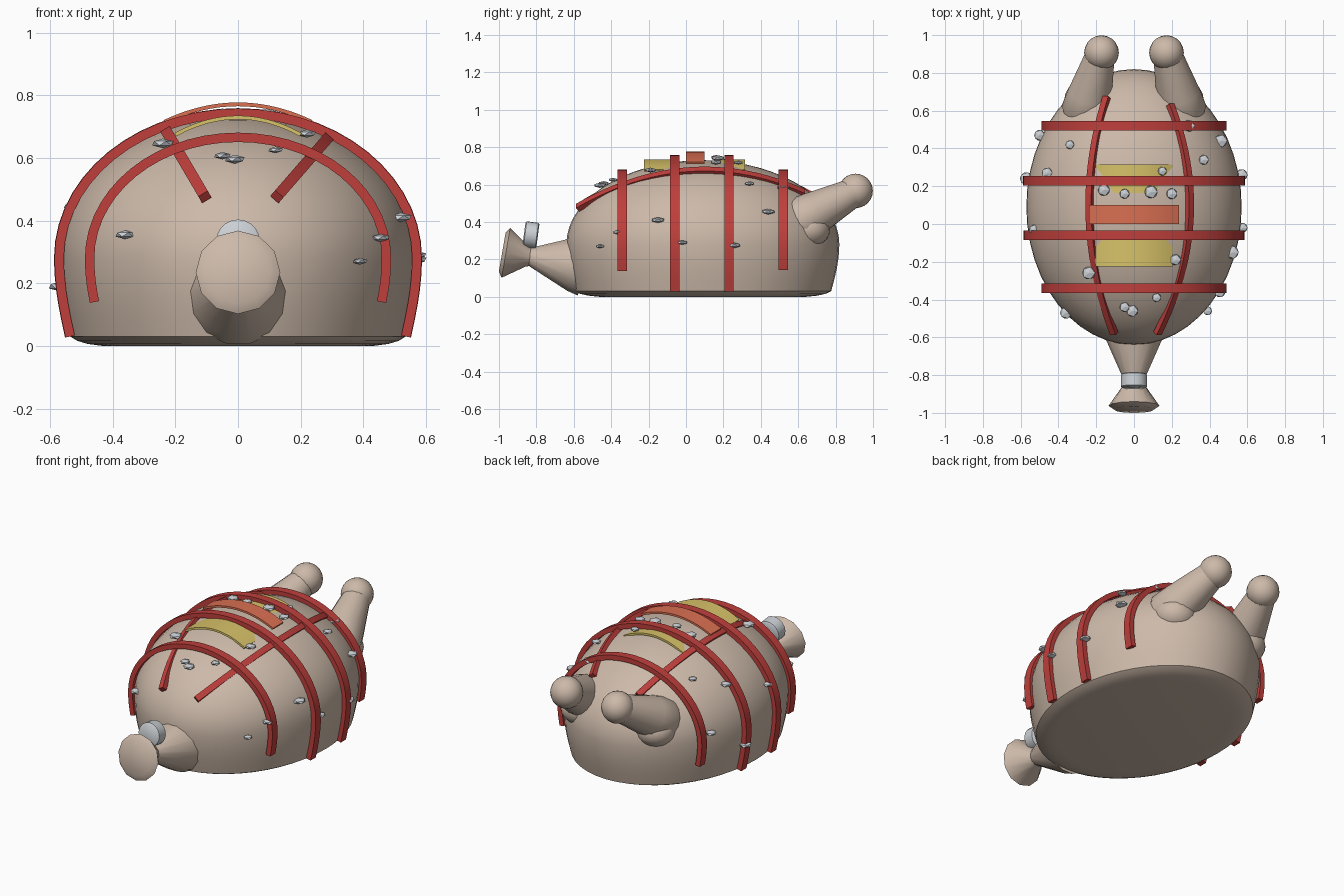
import bpy, bmesh, math
from mathutils import Vector as V

if "Cube" in bpy.data.objects:
    bpy.data.objects.remove(bpy.data.objects["Cube"])

def mat(name, c):
    m = bpy.data.materials.new(name)
    m.diffuse_color = (*c, 1)
    m.use_nodes = True
    m.node_tree.nodes["Principled BSDF"].inputs["Base Color"].default_value = m.diffuse_color
    return m

SKIN = mat("pale_skin", (0.61, 0.49, 0.40))
RED = mat("red_strap", (0.52, 0.05, 0.045))
ORANGE = mat("orange_band", (0.70, 0.16, 0.085))
YELLOW = mat("yellow_patch", (0.68, 0.54, 0.14))
SILVER = mat("silver", (0.60, 0.63, 0.66))

# body half-width, half-length, dome height, widest level, centre along y
W, L, H, Z0, CY = 0.57, 0.73, 0.45, 0.28, 0.09

def finish(name, bm, m, smooth=35):
    bmesh.ops.recalc_face_normals(bm, faces=bm.faces)
    me = bpy.data.meshes.new(name)
    bm.to_mesh(me)
    bm.free()
    me.materials.append(m)
    ob = bpy.data.objects.new(name, me)
    bpy.context.collection.objects.link(ob)
    bpy.ops.object.select_all(action='DESELECT')
    ob.select_set(True)
    bpy.context.view_layer.objects.active = ob
    if smooth:
        bpy.ops.object.shade_smooth_by_angle(angle=math.radians(smooth))
    return ob

def loft(name, rings, m, smooth=35):
    """Skin a list of vertex rings and cap both ends."""
    bm = bmesh.new()
    vs = [[bm.verts.new(p) for p in r] for r in rings]
    n = len(vs[0])
    for a, b in zip(vs, vs[1:]):
        for i in range(n):
            j = (i + 1) % n
            bm.faces.new((a[i], a[j], b[j], b[i]))
    bm.faces.new(vs[0])
    bm.faces.new(vs[-1])
    return finish(name, bm, m, smooth)

def lathe(name, start, axis, profile, m, sides):
    """Round part along an axis: profile holds (distance, radius)."""
    start, axis = V(start), V(axis).normalized()
    u = axis.cross(V((0, 0, 1))).normalized()
    v = axis.cross(u)
    ang = [2 * math.pi * i / sides for i in range(sides)]
    return loft(name, [[start + axis * d + (u * math.cos(a) + v * math.sin(a)) * r
                        for a in ang] for d, r in profile], m, 40)

def strap(name, pts, side, w, t, m):
    """Sweep a flat rectangle along a planar path."""
    side = V(side).normalized()
    rings = []
    for i, p in enumerate(pts):
        tan = (pts[min(i + 1, len(pts) - 1)] - pts[max(i - 1, 0)]).normalized()
        n = tan.cross(side).normalized()
        rings.append([p + side * w / 2 * a + n * t / 2 * b
                      for a, b in ((-1, -1), (1, -1), (1, 1), (-1, 1))])
    return loft(name, rings, m, 30)

def ball(name, loc, scale, m, sub=None):
    bm = bmesh.new()
    if sub:
        bmesh.ops.create_icosphere(bm, subdivisions=sub, radius=1)
    else:
        bmesh.ops.create_uvsphere(bm, u_segments=20, v_segments=12, radius=1)
    bmesh.ops.scale(bm, vec=scale, verts=bm.verts)
    bmesh.ops.translate(bm, vec=loc, verts=bm.verts)
    return finish(name, bm, m, 0 if sub else 60)

def level_scale(z):
    return 0.94 + 0.06 * math.sin(min(1, max(0, (z - 0.03) / (Z0 - 0.03))) * math.pi / 2)

def dome(x, y):
    k = 1 - (x / W) ** 2 - ((y - CY) / L) ** 2
    return Z0 + H * math.sqrt(max(k, 0))

# Body: flat underside, slightly tapered sides, ellipsoid dome
prof = [(0.0, 0.76), (0.006, 0.84), (0.016, 0.9), (0.03, 0.94)]
prof += [(z, level_scale(z)) for z in (0.09, 0.15, 0.21)]
prof += [(Z0 + H * math.sin(a), math.cos(a)) for a in
         [math.pi / 2 * i / 15 for i in range(15)] + [math.pi / 2 - 0.02]]
ring = [2 * math.pi * i / 48 for i in range(48)]
loft("body", [[(W * s * math.cos(a), CY + L * s * math.sin(a), z) for a in ring]
              for z, s in prof], SKIN, 45)

# Cross straps hugging the dome
for i, (y, end) in enumerate(((-0.34, 0.14), (-0.06, 0.03), (0.23, 0.03), (0.52, 0.145))):
    d = (y - CY) / L
    k = math.sqrt(1 - d * d)
    low = []
    for j in range(5):
        z = end + (Z0 - end) * j / 5
        low.append((W * math.sqrt(level_scale(z) ** 2 - d * d) + 0.013, z))
    arc = [(math.cos(a) * (W * k + 0.013), Z0 + math.sin(a) * (H * k + 0.022))
           for a in [math.pi * q / 28 for q in range(29)]]
    path = low + arc + [(-x, z) for x, z in reversed(low)]
    strap(f"cross_strap_{i + 1}", [V((x, y, z)) for x, z in path], (0, 1, 0),
          0.05, 0.03, RED)

# Two long straps, each lying in a leaning plane
for name, s, mid, c, y0, y1, x0, slope in (
        ("long_strap_left", -1, 0.235, 0.28, -0.58, 0.67, 0.11, 1.7),
        ("long_strap_right", 1, 0.295, 0.37, -0.58, 0.63, 0.13, 1.15)):
    pts = []
    for q in range(25):
        y = y0 + (y1 - y0) * q / 24
        x = mid - c * (y - 0.1) ** 2
        pts.append(V((s * x, y, 0.483 + (x - x0) * slope)))
    strap(name, pts, (s * slope, 0, -1), 0.035, 0.03, RED)

# Curved patches over the top
for name, y, half, top, sag, w, m in (
        ("front_patch", -0.15, 0.20, 0.729, 0.055, 0.15, YELLOW),
        ("rear_patch", 0.24, 0.20, 0.729, 0.055, 0.15, YELLOW),
        ("middle_band", 0.05, 0.235, 0.771, 0.056, 0.10, ORANGE)):
    xs = [half * (q / 8 - 1) for q in range(17)]
    strap(name, [V((x, y, top - sag * (x / half) ** 2)) for x in xs],
          (0, 1, 0), w, 0.012, m)

# Legs: thigh, tapered shank and rounded knuckle on each side
for s, n in ((-1, "left"), (1, "right")):
    lathe(f"leg_{n}", (s * 0.255, 0.60, 0.40), (-s * 0.08, 0.31, 0.165),
          [(-0.06, 0.10), (0, 0.13), (0.1, 0.118), (0.25, 0.093), (0.36, 0.075)], SKIN, 16)
    ball(f"thigh_{n}", (s * 0.25, 0.65, 0.36), (0.12, 0.12, 0.10), SKIN)
    ball(f"knuckle_{n}", (s * 0.172, 0.907, 0.566), (0.092, 0.092, 0.092), SKIN)

# Neck narrowing forward, then flaring into an open-looking end
AX = (0, -0.98, 0.17)
lathe("neck", (0, -0.55, 0.165), AX, [(0, 0.165), (0.06, 0.15), (0.30, 0.045)], SKIN, 14)
lathe("neck_flare", (0, -0.82, 0.21), AX, [(0, 0.045), (0.03, 0.055), (0.145, 0.135), (0.165, 0.105)],
      SKIN, 12)
# Silver disc resting on the neck
lathe("neck_disc", (0, -0.792, 0.325), (0, -0.99, 0.13),
      [(0, 0.062), (0.006, 0.07), (0.069, 0.07), (0.075, 0.062)], SILVER, 20)

# Flattened nuggets: (x, y), resting on the dome
TOP = [(-0.34, 0.42), (-0.46, 0.27), (-0.24, -0.26), (-0.05, -0.44), (-0.01, -0.46),
       (0.12, -0.39), (0.22, -0.19), (0.46, 0.44), (0.37, 0.34), (0.29, 0.52),
       (0.25, 0.23), (0.20, 0.16), (0.09, 0.17), (-0.05, 0.16), (-0.16, 0.18), (0.15, 0.28)]
# Nuggets around the rim: (x, y, z)
RIM = [(-0.50, 0.47, 0.33), (-0.57, 0.24, 0.19), (-0.53, -0.03, 0.445), (-0.36, -0.47, 0.355),
       (0.39, -0.46, 0.27), (0.455, -0.36, 0.345), (0.52, -0.15, 0.41),
       (0.575, -0.02, 0.29), (0.57, 0.26, 0.275)]
for i, p in enumerate([(x, y, dome(x, y) + 0.02) for x, y in TOP] + RIM):
    r = 0.026 + 0.012 * ((i * 7) % 5) / 4
    ball(f"nugget_{i + 1}", p, (r, r, r * 0.4), SILVER, 1)
